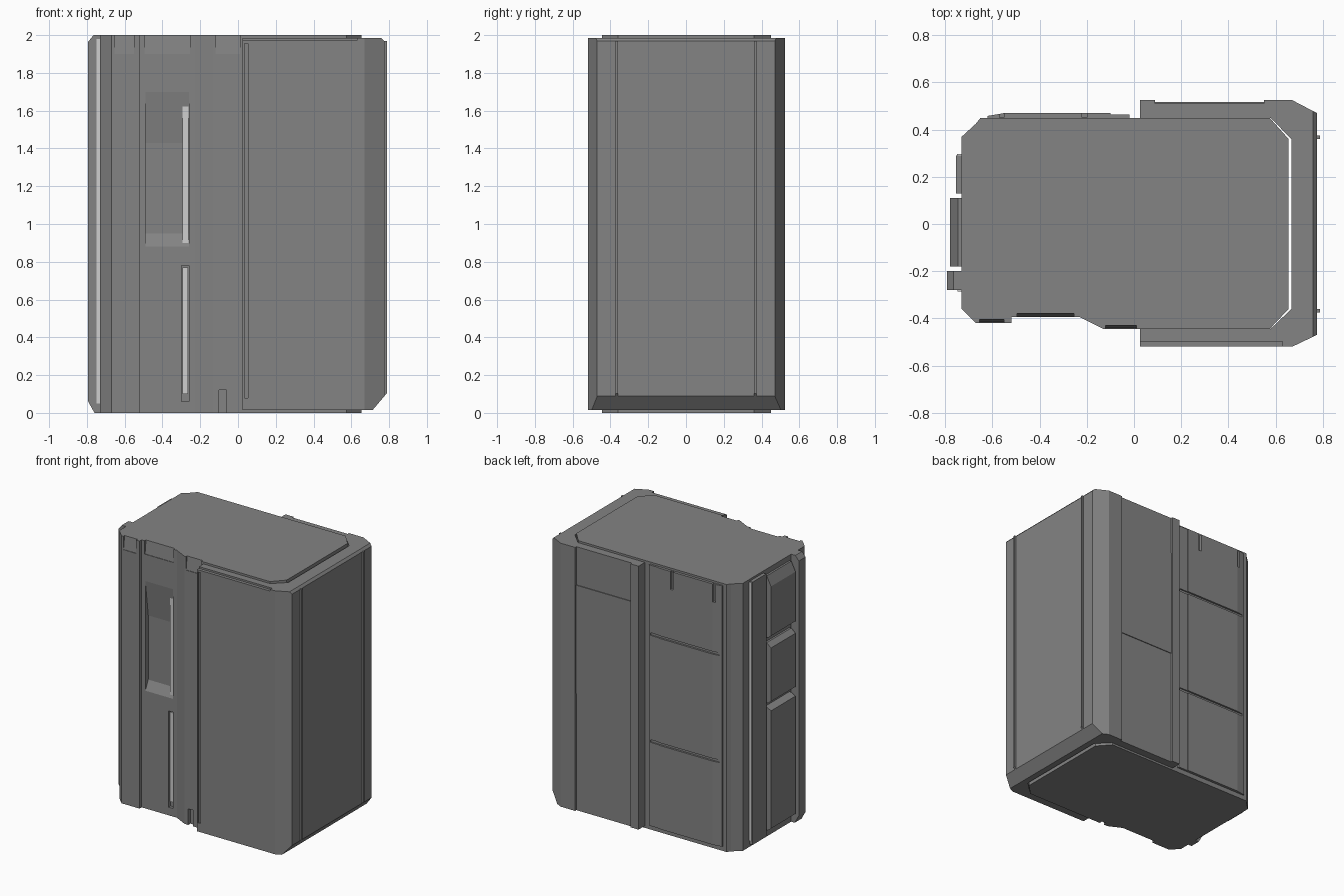
import bpy, bmesh
from mathutils import Vector

cube = bpy.data.objects.get("Cube")
if cube:
    bpy.data.objects.remove(cube, do_unlink=True)


def material(name, value):
    m = bpy.data.materials.new(name)
    m.use_nodes = True
    col = (value, value, value, 1)
    m.diffuse_color = col
    m.node_tree.nodes["Principled BSDF"].inputs["Base Color"].default_value = col
    return m


GREY = material("mid grey", 0.23)
LIGHT = material("light strip grey", 0.62)


def add_prism(bm, pts, lo, hi, axis="z"):
    """Extrude a 2D outline from lo to hi along an axis."""
    def place(p, t):
        a, b = p
        return {"x": (t, a, b), "y": (a, t, b), "z": (a, b, t)}[axis]
    face = bm.faces.new([bm.verts.new(place(p, lo)) for p in pts])
    top = bmesh.ops.extrude_face_region(bm, geom=[face])["geom"]
    shift = Vector(place((0, 0), hi - lo))
    bmesh.ops.translate(bm, vec=shift, verts=[v for v in top if isinstance(v, bmesh.types.BMVert)])


def make(name, parts, mat=GREY):
    """Object from a list of (outline, lo, hi, axis) prisms."""
    bm = bmesh.new()
    for part in parts:
        add_prism(bm, *part)
    bmesh.ops.recalc_face_normals(bm, faces=bm.faces)
    me = bpy.data.meshes.new(name)
    bm.to_mesh(me)
    bm.free()
    me.materials.append(mat)
    ob = bpy.data.objects.new(name, me)
    bpy.context.collection.objects.link(ob)
    return ob


def box(x0, x1, y0, y1, z0, z1):
    return ([(x0, y0), (x1, y0), (x1, y1), (x0, y1)], z0, z1, "z")


def carve(ob, parts):
    """Cut prisms out of an object and keep only the result."""
    cutter = make("cutter", parts)
    cutter.hide_render = True
    mod = ob.modifiers.new("cut", "BOOLEAN")
    mod.operation = "DIFFERENCE"
    mod.solver = "EXACT"
    mod.object = cutter
    bpy.context.view_layer.update()
    deps = bpy.context.evaluated_depsgraph_get()
    me = bpy.data.meshes.new_from_object(ob.evaluated_get(deps))
    ob.modifiers.clear()
    ob.data = me
    bpy.data.objects.remove(cutter, do_unlink=True)


# Main body
body = make("main_body", [([
    (-0.73, 0.37), (-0.67, 0.425), (-0.65, 0.45), (0.575, 0.45), (0.655, 0.36),
    (0.655, -0.36), (0.575, -0.445), (-0.13, -0.445), (-0.23, -0.395),
    (-0.52, -0.395), (-0.52, -0.42), (-0.67, -0.42), (-0.73, -0.36)], 0, 2, "z")])


def top_notch(x0, x1, y):
    return ([(y - 0.03, 1.9), (y + 0.004, 1.9), (y + 0.018, 2.02), (y - 0.03, 2.02)], x0, x1, "x")


carve(body, [
    top_notch(-0.655, -0.55, -0.42),
    top_notch(-0.495, -0.255, -0.395),
    top_notch(-0.12, 0.01, -0.445),
    # grip recess with sloping ends
    ([(-0.45, 1.7), (-0.395, 1.7), (-0.36, 1.43), (-0.36, 0.95), (-0.395, 0.88), (-0.45, 0.88)],
     -0.49, -0.26, "x"),
    # lower slot and foot notch
    box(-0.3, -0.26, -0.45, -0.37, 0.06, 0.78),
    box(-0.1, -0.06, -0.5, -0.42, -0.02, 0.12),
])

# Light strips
make("grip_light", [box(-0.295, -0.261, -0.385, -0.35, 0.89, 1.65)], LIGHT)
make("slot_light", [box(-0.293, -0.265, -0.385, -0.36, 0.1, 0.77)], LIGHT)
make("side_light_front", [box(-0.748, -0.73, -0.286, -0.279, 0.05, 1.98)], LIGHT)
make("side_light_back", [box(-0.75, -0.73, 0.289, 0.297, 0.05, 1.98)], LIGHT)

# Wrap-around shell
shell = make("shell", [([
    (0.025, -0.52), (0.67, -0.52), (0.775, -0.47), (0.775, 0.47), (0.67, 0.525),
    (0.55, 0.525), (0.55, 0.51), (0.09, 0.51), (0.09, 0.525), (0.025, 0.525),
    (0.025, 0.449), (0.579, 0.449), (0.667, 0.36), (0.667, -0.36), (0.579, -0.444),
    (0.025, -0.444)], 0.015, 1.985, "z")])
bottom_slope = ([(0.7, 0), (0.8, 0), (0.8, 0.118)], -0.6, 0.6, "y")
carve(shell, [
    bottom_slope,
    ([(0.755, 1.99), (0.8, 1.99), (0.8, 1.94)], -0.6, 0.6, "y"),
    # front seam and stepped top edge
    box(0.035, 0.053, -0.54, -0.512, 0.08, 1.955),
    box(0.0, 0.63, -0.54, -0.497, 1.972, 2.0),
])

# Shell side ridges
ridges = make("side_ridges", [box(0.76, 0.788, s * 0.367 - 0.007, s * 0.367 + 0.007, 0.03, 1.97)
                              for s in (-1, 1)])
carve(ridges, [bottom_slope])

# Panel on the back of the shell
make("shell_back_panel", [box(0.09, 0.55, 0.5, 0.516, 0.89, 1.7)])

# Back plate with two long grooves and two top slits
plate = make("back_plate", [([
    (-0.62, 0.43), (-0.62, 0.458), (-0.55, 0.47), (-0.1, 0.47), (-0.1, 0.465),
    (-0.02, 0.465), (-0.02, 0.43)], 0.035, 1.985, "z")])
carve(plate, [box(-0.6, -0.03, 0.456, 0.5, z - 0.01, z + 0.01) for z in (0.67, 1.47)]
      + [box(x - 0.01, x + 0.01, 0.452, 0.5, 1.85, 2.0) for x in (-0.56, -0.21)])

# Right-hand side panels, with bevelled ends
for name, z0, z1, slope in (("lower", 0.06, 0.98, 0.02), ("middle", 1.01, 1.46, 0.03),
                            ("upper", 1.5, 1.96, 0.07)):
    make(name + "_side_panel", [([(-0.72, z0), (-0.755, z0), (-0.78, z0 + 0.02),
                                  (-0.78, z1 - slope), (-0.745, z1), (-0.72, z1)],
                                 -0.18, 0.11, "y")])

# Upright rails beside the panels
make("back_rail", [box(-0.755, -0.72, 0.13, 0.29, 0.02, 1.985)])
make("front_rail", [([(-0.72, 0), (-0.76, 0), (-0.793, 0.06), (-0.793, 1.965),
                      (-0.765, 2), (-0.72, 2)], -0.28, -0.2, "y")])
